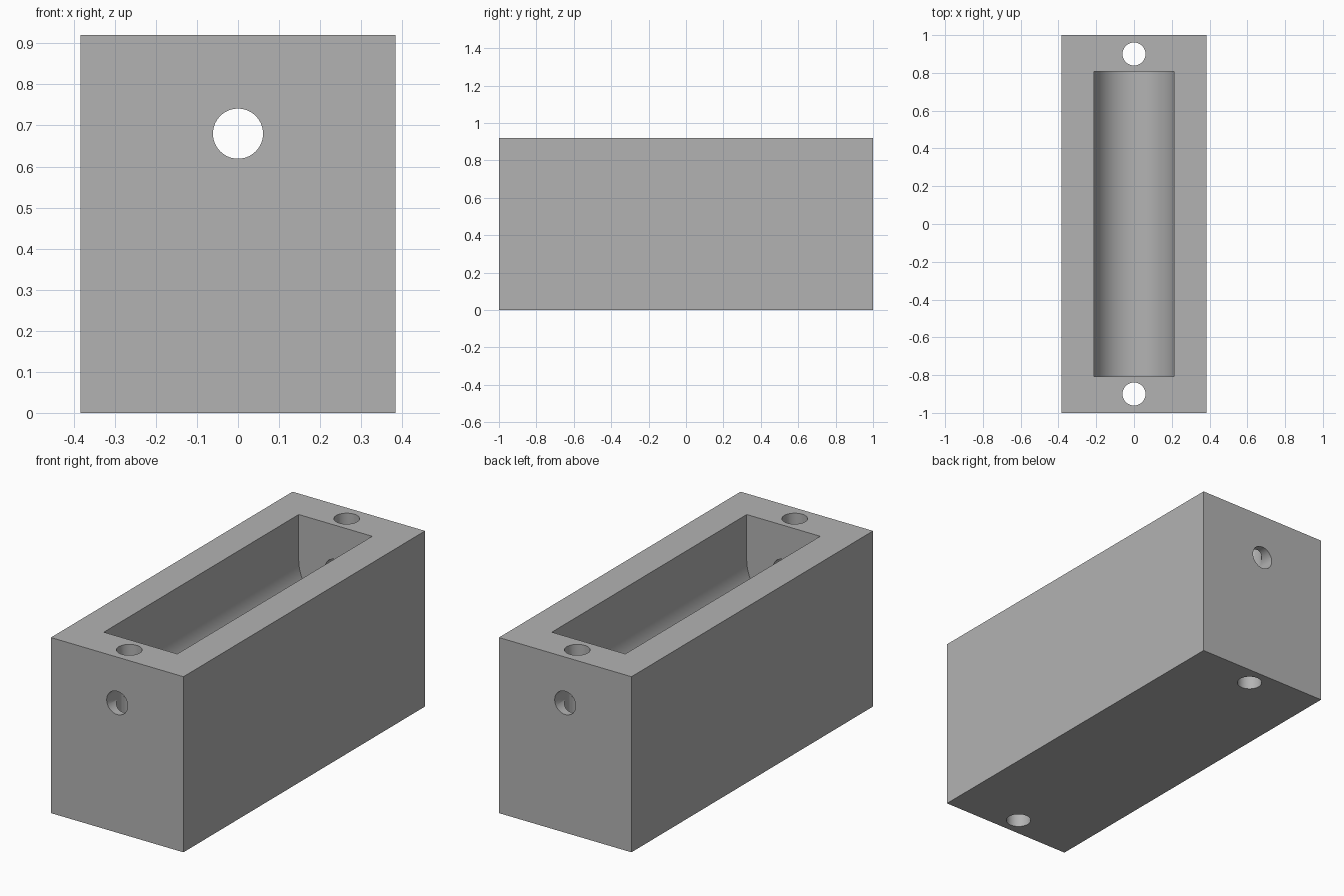
import bpy, bmesh, math
from mathutils import Matrix

cube = bpy.data.objects.get("Cube")
if cube:
    bpy.data.objects.remove(cube, do_unlink=True)

WIDTH, LENGTH, HEIGHT = 0.768, 2.0, 0.92
AXIS_Z = 0.68          # shared axis of the trough floor and the end bores
TROUGH_R, TROUGH_LEN = 0.213, 1.614
HOLE_R, SCREW_Y = 0.061, 0.9

grey = bpy.data.materials.new("plain grey")
grey.use_nodes = True
colour = (0.45, 0.45, 0.45, 1)
grey.diffuse_color = colour
grey.node_tree.nodes["Principled BSDF"].inputs["Base Color"].default_value = colour


def finish(name, bm):
    bmesh.ops.recalc_face_normals(bm, faces=bm.faces)
    mesh = bpy.data.meshes.new(name)
    bm.to_mesh(mesh)
    bm.free()
    mesh.materials.append(grey)
    obj = bpy.data.objects.new(name, mesh)
    bpy.context.collection.objects.link(obj)
    return obj


def rod(name, length, location, rotation=Matrix()):
    bm = bmesh.new()
    bmesh.ops.create_cone(bm, cap_ends=True, segments=64, radius1=HOLE_R,
                          radius2=HOLE_R, depth=length,
                          matrix=Matrix.Translation(location) @ rotation)
    return finish(name, bm)


# Solid block
bm = bmesh.new()
bmesh.ops.create_cube(bm, size=1, matrix=Matrix.Translation((0, 0, HEIGHT / 2))
                      @ Matrix.Diagonal((WIDTH, LENGTH, HEIGHT, 1)))
block = finish("trough_block", bm)

# Round-bottomed trough, open at the top
bm = bmesh.new()
steps = 48
profile = [(TROUGH_R, HEIGHT + 0.1)]
for i in range(steps + 1):
    a = math.pi * i / steps
    profile.append((TROUGH_R * math.cos(a), AXIS_Z - TROUGH_R * math.sin(a)))
profile.append((-TROUGH_R, HEIGHT + 0.1))
end = bm.faces.new([bm.verts.new((x, -TROUGH_LEN / 2, z)) for x, z in profile])
side = bmesh.ops.extrude_face_region(bm, geom=[end])["geom"]
bmesh.ops.translate(bm, vec=(0, TROUGH_LEN, 0),
                    verts=[v for v in side if isinstance(v, bmesh.types.BMVert)])
cutters = [finish("trough_cutter", bm)]

# Lengthwise bore and the two vertical screw holes
cutters.append(rod("bore_cutter", LENGTH + 0.2, (0, 0, AXIS_Z),
                   Matrix.Rotation(math.pi / 2, 4, "X")))
for label, sign in (("front", -1), ("back", 1)):
    cutters.append(rod(label + "_screw_cutter", HEIGHT + 0.2,
                       (0, sign * SCREW_Y, HEIGHT / 2)))

# Cut everything out of the block
bpy.ops.object.select_all(action="DESELECT")
block.select_set(True)
bpy.context.view_layer.objects.active = block
for cutter in cutters:
    cutter.hide_render = True
    mod = block.modifiers.new(cutter.name, "BOOLEAN")
    mod.operation = "DIFFERENCE"
    mod.solver = "EXACT"
    mod.object = cutter
    bpy.ops.object.modifier_apply(modifier=mod.name)
    bpy.data.objects.remove(cutter, do_unlink=True)

bpy.ops.object.shade_smooth_by_angle(angle=math.radians(30))
